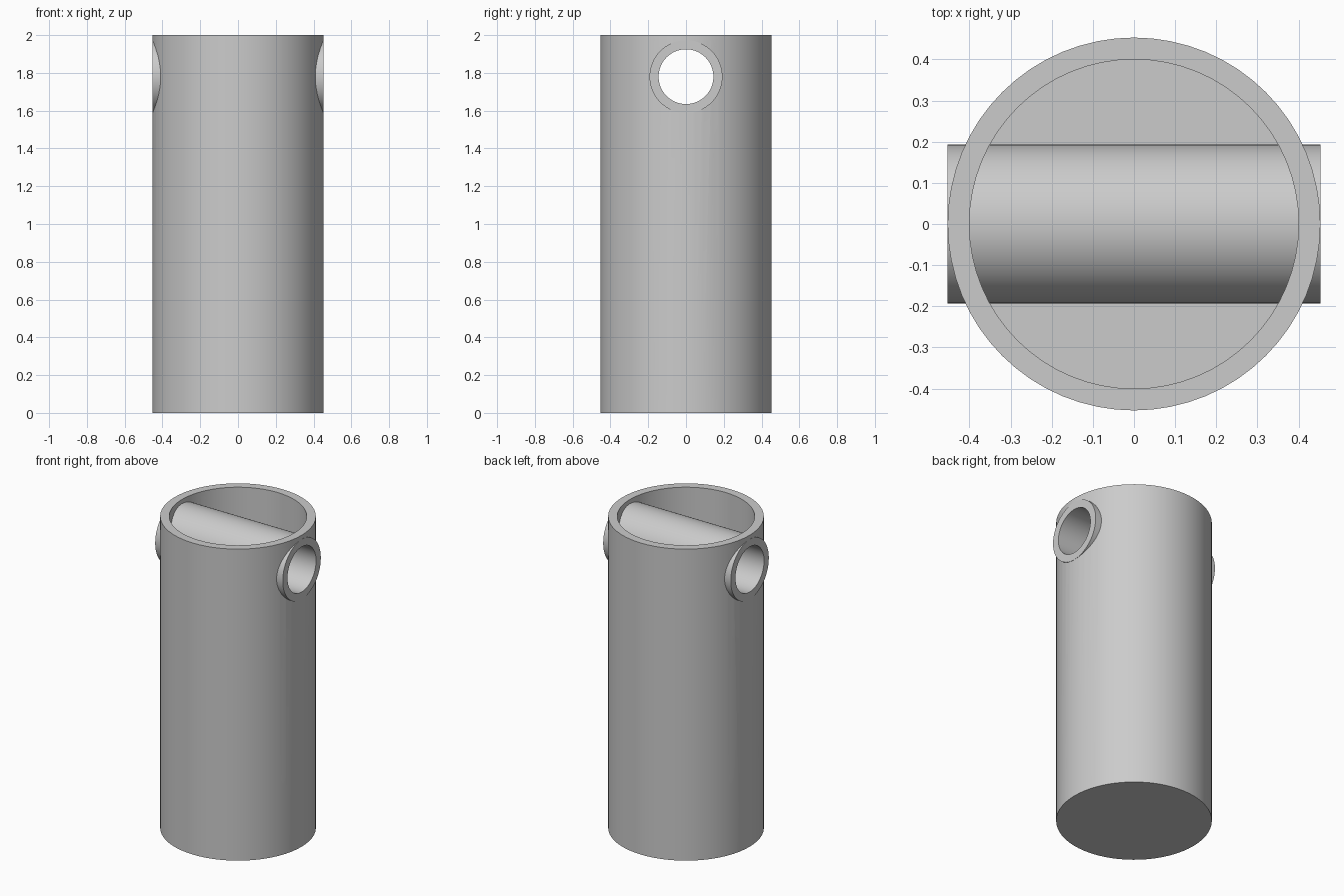
import bpy, bmesh, math
from mathutils import Matrix

cube = bpy.data.objects.get("Cube")
if cube:
    bpy.data.objects.remove(cube, do_unlink=True)

SEGMENTS = 64
HEIGHT = 2.0
OUTER, INNER, FLOOR = 0.453, 0.4, 0.053
TUBE_OUTER, TUBE_INNER, TUBE_Z = 0.193, 0.145, 1.78

grey = bpy.data.materials.new("light grey")
grey.use_nodes = True
colour = (0.6, 0.6, 0.6, 1)
grey.diffuse_color = colour
grey.node_tree.nodes["Principled BSDF"].inputs["Base Color"].default_value = colour


def lathe(name, profile, closed=False):
    """Spin (radius, z) points around the z axis."""
    bm = bmesh.new()
    verts = [bm.verts.new((r, 0, z)) for r, z in profile]
    pairs = list(zip(verts, verts[1:]))
    if closed:
        pairs.append((verts[-1], verts[0]))
    edges = [bm.edges.new(p) for p in pairs]
    bmesh.ops.spin(bm, geom=verts + edges, cent=(0, 0, 0), axis=(0, 0, 1),
                   angle=math.tau, steps=SEGMENTS, use_merge=True)
    bmesh.ops.remove_doubles(bm, verts=bm.verts, dist=1e-5)
    bmesh.ops.recalc_face_normals(bm, faces=bm.faces)
    mesh = bpy.data.meshes.new(name)
    bm.to_mesh(mesh)
    bm.free()
    mesh.materials.append(grey)
    obj = bpy.data.objects.new(name, mesh)
    bpy.context.collection.objects.link(obj)
    return obj


def select(obj):
    bpy.ops.object.select_all(action='DESELECT')
    obj.select_set(True)
    bpy.context.view_layer.objects.active = obj


# Open cup with a closed floor
cup = lathe("cup", [(0, 0), (OUTER, 0), (OUTER, HEIGHT), (INNER, HEIGHT),
                    (INNER, FLOOR), (0, FLOOR)])

# Hollow tube running crosswise through the cup
across = Matrix.Translation((0, 0, TUBE_Z)) @ Matrix.Rotation(math.pi / 2, 4, 'Y')
tube = lathe("cross_tube", [(TUBE_INNER, -OUTER), (TUBE_OUTER, -OUTER),
                            (TUBE_OUTER, OUTER), (TUBE_INNER, OUTER)], closed=True)
tube.data.transform(across)

# Openings in the cup wall, with their rims buried in the tube wall
bore = (TUBE_OUTER + TUBE_INNER) / 2
cutter = lathe("bore_cutter", [(0, -0.6), (bore, -0.6), (bore, 0.6), (0, 0.6)])
cutter.data.transform(across)
cutter.hide_render = True
cut = cup.modifiers.new("bore", 'BOOLEAN')
cut.operation = 'DIFFERENCE'
cut.solver = 'EXACT'
cut.object = cutter
select(cup)
bpy.ops.object.modifier_apply(modifier=cut.name)
bpy.data.objects.remove(cutter, do_unlink=True)

# Smooth walls with sharp rims
for part in (cup, tube):
    select(part)
    bpy.ops.object.shade_smooth_by_angle(angle=math.radians(30))
